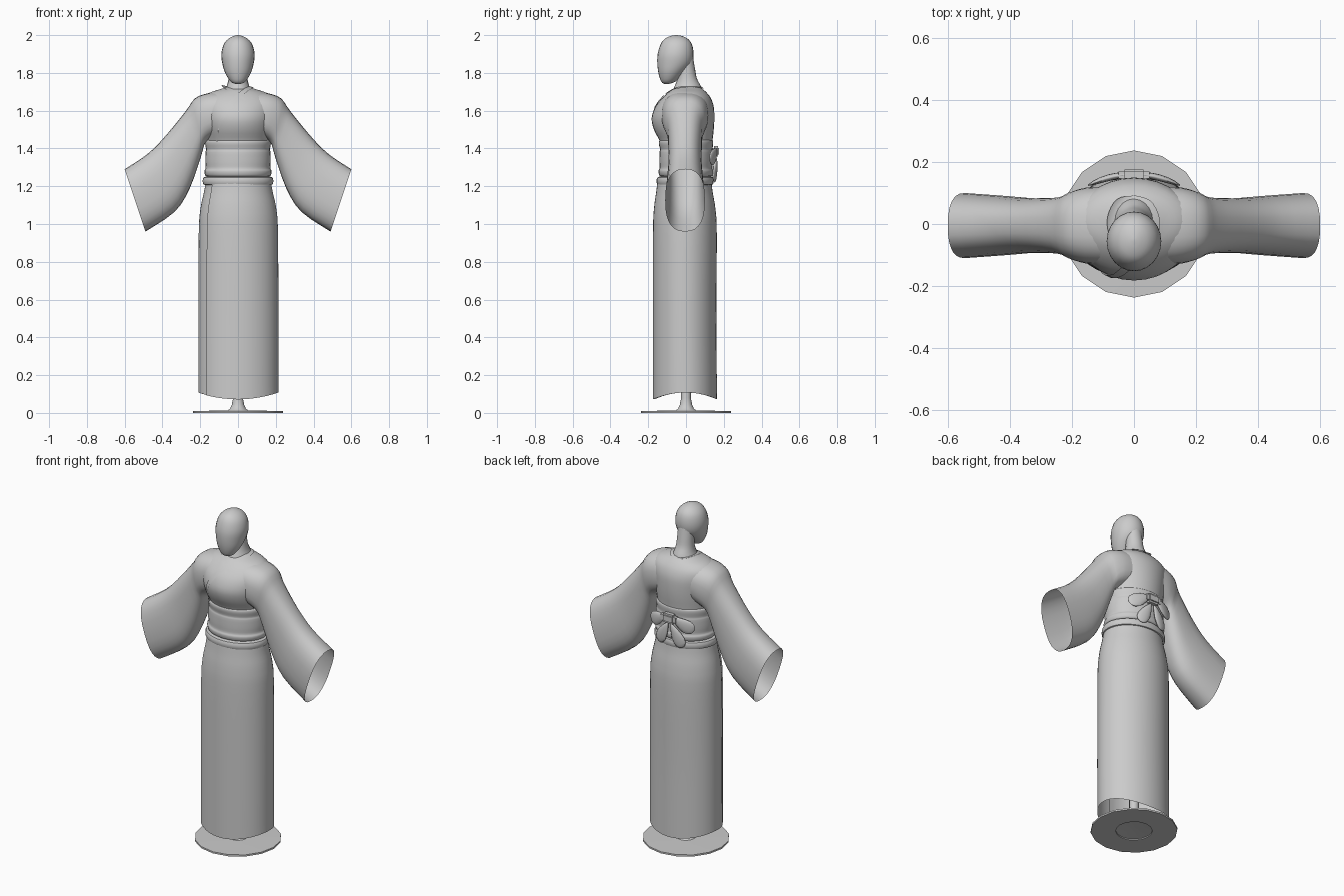
import bpy, bmesh, math
from math import sin, cos, pi, radians
from mathutils import Vector, Matrix

if "Cube" in bpy.data.objects:
    bpy.data.objects.remove(bpy.data.objects["Cube"], do_unlink=True)

grey = bpy.data.materials.new("plain grey")
grey.use_nodes = True
grey.diffuse_color = (0.6, 0.6, 0.6, 1)
grey.node_tree.nodes["Principled BSDF"].inputs["Base Color"].default_value = (0.6, 0.6, 0.6, 1)


def finish(name, bm, angle=40):
    bmesh.ops.recalc_face_normals(bm, faces=bm.faces)
    mesh = bpy.data.meshes.new(name)
    bm.to_mesh(mesh)
    bm.free()
    mesh.materials.append(grey)
    ob = bpy.data.objects.new(name, mesh)
    bpy.context.collection.objects.link(ob)
    bpy.ops.object.select_all(action="DESELECT")
    ob.select_set(True)
    bpy.context.view_layer.objects.active = ob
    bpy.ops.object.shade_smooth_by_angle(angle=radians(angle))
    return ob


def smooth(rows, steps=3):
    """Catmull-Rom interpolation of a short list of stations."""
    rows = [Vector(r) for r in rows]
    out = []
    for i in range(len(rows) - 1):
        a, b, c, d = rows[max(i - 1, 0)], rows[i], rows[i + 1], rows[min(i + 2, len(rows) - 1)]
        for s in range(steps):
            t = s / steps
            out.append(0.5 * (2 * b + (c - a) * t + (2 * a - 5 * b + 4 * c - d) * t**2
                              + (3 * b - a - 3 * c + d) * t**3))
    return out + [rows[-1]]


def loft(name, rings, closed=True, caps=(False, False), angle=40):
    bm = bmesh.new()
    grid = [[bm.verts.new(p) for p in ring] for ring in rings]
    n = len(grid[0])
    for lo, hi in zip(grid, grid[1:]):
        for j in range(n if closed else n - 1):
            k = (j + 1) % n
            bm.faces.new((lo[j], lo[k], hi[k], hi[j]))
    for cap, ring in zip(caps, (grid[0], grid[-1])):
        if cap:
            bm.faces.new(ring)
    return finish(name, bm, angle)


def body(name, stations, n=32, steps=3, caps=(False, False), angle=40):
    """Horizontal rings from (z, half width, front y, back y)."""
    rings = []
    for z, rx, front, back in smooth(stations, steps):
        cy, ry = (front + back) / 2, (back - front) / 2
        rings.append([(rx * cos(2 * pi * j / n), cy + ry * sin(2 * pi * j / n), z) for j in range(n)])
    return loft(name, rings, caps=caps, angle=angle)


# Stand: disc with a recessed underside, and a flared pole
def lathe(name, profile, n, angle=40):
    return loft(name, [[(r * cos(2 * pi * j / n), r * sin(2 * pi * j / n), z) for j in range(n)]
                       for r, z in profile], caps=(True, True), angle=angle)


lathe("stand_disc", [(0.03, 0.01), (0.1, 0.006), (0.1, 0), (0.237, 0), (0.237, 0.01), (0.05, 0.013)], 16, 30)
lathe("stand_pole", [(0.055, 0.012), (0.042, 0.022), (0.032, 0.045), (0.026, 0.08), (0.026, 1.2)], 16)

# Skirt: one sheet wrapped past its own front edge
rings = []
for z, rx, front, back in smooth([(0.09, 0.213, -0.172, 0.165), (0.5, 0.213, -0.172, 0.162),
                                  (0.95, 0.211, -0.172, 0.164), (1.08, 0.202, -0.167, 0.157),
                                  (1.17, 0.183, -0.155, 0.142), (1.23, 0.172, -0.148, 0.135)], 4):
    ring = []
    for j in range(57):
        t = j / 56
        a = radians(220 + 420 * t)
        lift = 0.004 - 0.009 * t
        hem = 0.018 * cos(2 * a) if z < 0.1 else 0
        ring.append(((rx + lift) * cos(a),
                     (front + back) / 2 + ((back - front) / 2 + lift) * sin(a), z + hem))
    rings.append(ring)
loft("skirt", rings, closed=False)

# Upper robe
torso = body("robe_top", [(1.38, 0.16, -0.125, 0.135), (1.44, 0.165, -0.14, 0.14), (1.5, 0.178, -0.17, 0.147),
                          (1.56, 0.19, -0.182, 0.15), (1.62, 0.198, -0.163, 0.147), (1.665, 0.19, -0.128, 0.132),
                          (1.695, 0.15, -0.095, 0.11), (1.712, 0.1, -0.07, 0.09), (1.725, 0.06, -0.04, 0.07)],
             caps=(False, True))

# Sleeves: rings strung between an upper and a lower seam
rings = []
for tx, tz, bx, bz, depth in smooth([(0.08, 1.7, 0.1, 1.47, 0.125), (0.16, 1.692, 0.15, 1.45, 0.122),
                                     (0.228, 1.665, 0.178, 1.42, 0.108), (0.275, 1.6, 0.195, 1.36, 0.092),
                                     (0.385, 1.465, 0.255, 1.19, 0.088), (0.48, 1.37, 0.335, 1.065, 0.095),
                                     (0.6, 1.29, 0.49, 0.96, 0.105)], 3):
    top, low = Vector((tx, 0, tz)), Vector((bx, 0, bz))
    ring = []
    for j in range(28):
        c, s = cos(2 * pi * j / 28), sin(2 * pi * j / 28)
        p = (top + low) / 2 + (top - low) / 2 * math.copysign(abs(c) ** 0.8, c)
        p.y = -0.005 + depth * math.copysign(abs(s) ** 0.8, s)
        ring.append(p)
    rings.append(ring)
sleeves = loft("sleeves", rings)
sleeves.modifiers.new("mirror", "MIRROR").use_clip = False

# Crossed collar bands lying on the chest
neck = [(0, 0.092, 1.715), (0.055, 0.08, 1.728), (0.085, 0.025, 1.735), (0.08, -0.035, 1.725),
        (0.045, -0.09, 1.695)]
ends = {"left": [(0, -0.13, 1.655), (-0.065, -0.185, 1.58), (-0.105, -0.175, 1.51), (-0.13, -0.125, 1.44)],
        "right": [(0.015, -0.115, 1.675), (-0.015, -0.135, 1.645)]}
for side, tail in ends.items():
    sign = 1 if side == "left" else -1
    path = smooth(neck + tail, 4)
    outer = []
    for i, p in enumerate(path):
        d = (path[min(i + 1, len(path) - 1)] - path[max(i - 1, 0)]).normalized()
        out = d.cross(Vector((0, 0.5, -1) if p.y < -0.05 else (0, 0, -1))).normalized()
        outer.append(p - out * 0.035 + Vector((0, 0, -0.02)))
    flip = [[Vector((sign * p.x, p.y, p.z)) for p in row] for row in (path, outer)]
    middle = [(a + b) / 2 for a, b in zip(*flip)]
    band = loft(side + "_collar", [flip[0], middle, flip[1]], closed=False)
    wrap = band.modifiers.new("lie on chest", "SHRINKWRAP")
    wrap.target = torso
    wrap.wrap_mode = "OUTSIDE_SURFACE" if side == "left" else "OUTSIDE"
    wrap.offset = 0.005 if side == "left" else 0.003

# Waist sash with soft folds, and the fold of cloth under it
body("sash", [(1.25, 0.15, -0.12, 0.12), (1.255, 0.172, -0.14, 0.14), (1.28, 0.178, -0.146, 0.145),
              (1.295, 0.171, -0.14, 0.14), (1.33, 0.173, -0.141, 0.142), (1.38, 0.172, -0.14, 0.142),
              (1.395, 0.169, -0.137, 0.14), (1.425, 0.174, -0.144, 0.144), (1.442, 0.171, -0.14, 0.142),
              (1.445, 0.155, -0.12, 0.13)])
body("lower_fold", [(1.205, 0.165, -0.135, 0.125), (1.21, 0.183, -0.152, 0.142), (1.228, 0.187, -0.156, 0.146),
                    (1.247, 0.182, -0.151, 0.142), (1.252, 0.16, -0.13, 0.125)], steps=2)

# Head and neck
body("head", [(1.742, 0.015, -0.115, -0.09), (1.755, 0.04, -0.132, -0.055), (1.8, 0.068, -0.146, -0.01),
              (1.85, 0.083, -0.152, 0.03), (1.9, 0.088, -0.15, 0.04), (1.95, 0.076, -0.135, 0.032),
              (1.98, 0.052, -0.113, 0.01), (1.995, 0.024, -0.082, -0.02), (2.0, 0.004, -0.055, -0.047)],
     n=24, caps=(True, True), angle=60)
body("neck", [(1.68, 0.085, -0.08, 0.095), (1.73, 0.06, -0.06, 0.078), (1.77, 0.05, -0.046, 0.058),
              (1.82, 0.047, -0.045, 0.048), (1.88, 0.047, -0.05, 0.038)], n=20)


# Bow at the back: flat petals around a knot
def petal(name, x, z, length, width, tilt, y):
    bm = bmesh.new()
    bmesh.ops.create_uvsphere(bm, u_segments=14, v_segments=8, radius=1)
    for v in bm.verts:
        taper = 0.65 - 0.35 * v.co.z
        v.co = Vector((v.co.x * width * taper, v.co.y * 0.011, v.co.z * length))
    bm.transform(Matrix.Translation((x, y, z)) @ Matrix.Rotation(radians(tilt), 4, "Y"))
    # follow the curve of the waist
    for v in bm.verts:
        v.co.y -= 1.6 * v.co.x ** 2
    finish(name, bm, 60)


for side, s in (("left", 1), ("right", -1)):
    petal(side + "_bow_loop", s * 0.08, 1.365, 0.072, 0.055, -s * 62, 0.16)
    petal(side + "_bow_tail", s * 0.045, 1.29, 0.075, 0.05, -s * 28, 0.158)
bm = bmesh.new()
bmesh.ops.create_cube(bm, size=1)
bmesh.ops.bevel(bm, geom=bm.edges[:], offset=0.2, segments=2, affect="EDGES")
bm.transform(Matrix.Translation((0, 0.158, 1.385)) @ Matrix.Diagonal((0.1, 0.036, 0.055, 1)))
finish("bow_knot", bm, 60)
